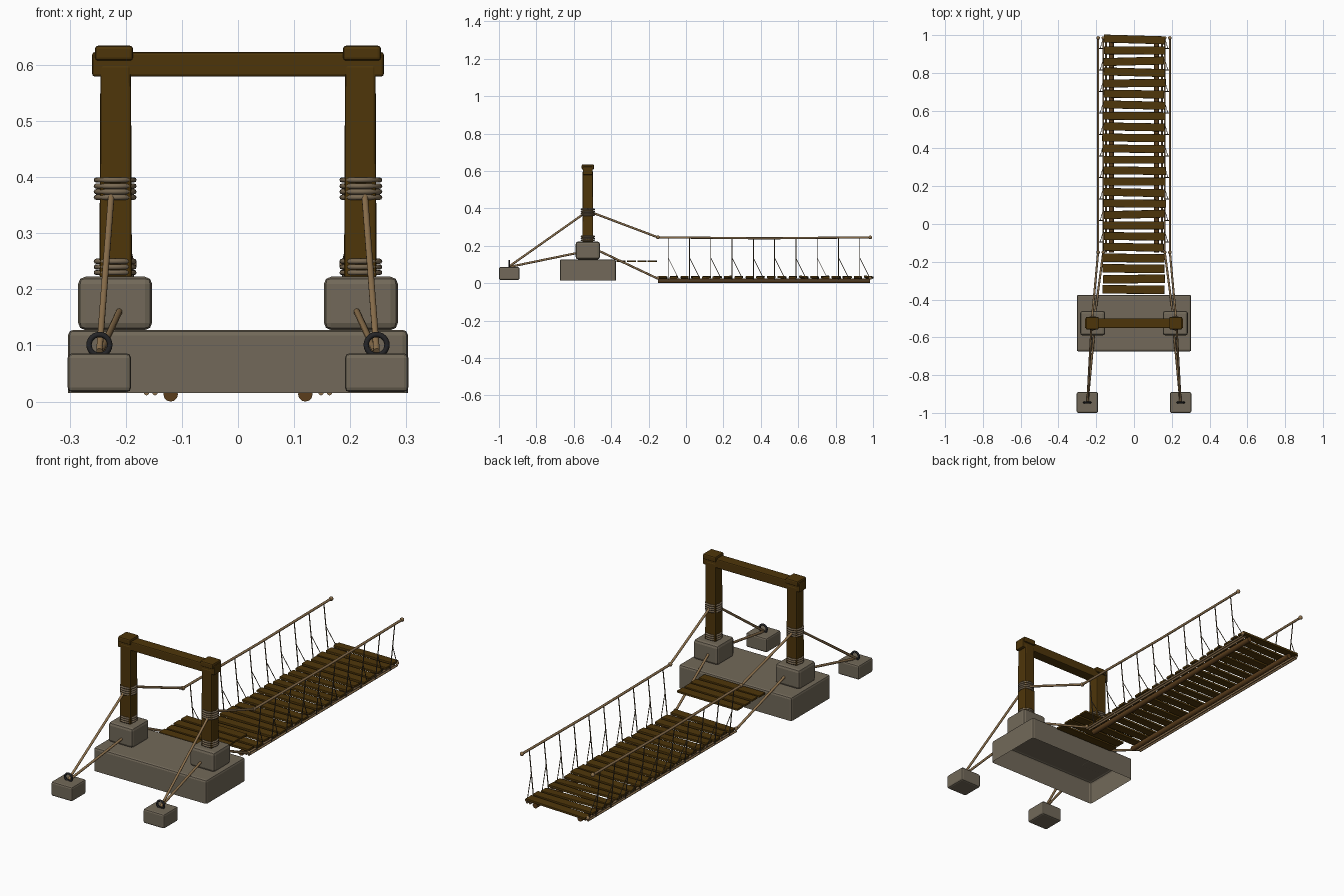
import bpy, bmesh, math, random
from mathutils import Vector, Matrix

if "Cube" in bpy.data.objects:
    bpy.data.objects.remove(bpy.data.objects["Cube"])

random.seed(4)


def material(name, rgb):
    m = bpy.data.materials.new(name)
    m.diffuse_color = (*rgb, 1)
    m.use_nodes = True
    m.node_tree.nodes["Principled BSDF"].inputs["Base Color"].default_value = m.diffuse_color
    return m


WOOD = material("dark_wood", (0.076, 0.036, 0.003))
LOG = material("red_brown_wood", (0.105, 0.048, 0.012))
STONE = material("stone", (0.168, 0.141, 0.1))
ROPE = material("tan_rope", (0.265, 0.165, 0.075))
COIL = material("grey_rope", (0.19, 0.14, 0.085))
THIN = material("thin_cord", (0.11, 0.08, 0.045))
IRON = material("black_iron", (0.018, 0.018, 0.02))


def finish(bm, name, mat, smooth=False, bevel=0):
    me = bpy.data.meshes.new(name)
    for f in bm.faces:
        f.smooth = smooth
    bm.to_mesh(me)
    bm.free()
    me.materials.append(mat)
    ob = bpy.data.objects.new(name, me)
    bpy.context.collection.objects.link(ob)
    if bevel:
        b = ob.modifiers.new("bevel", 'BEVEL')
        b.width, b.segments = bevel, 2
    return ob


def add_box(bm, c, s, rot=None, taper=1):
    vs = bmesh.ops.create_cube(bm, size=1)["verts"]
    for v in vs:
        k = taper if v.co.z > 0 else 1
        p = Vector((v.co.x * s[0] * k, v.co.y * s[1] * k, v.co.z * s[2]))
        v.co = (rot @ p if rot else p) + Vector(c)


def add_tube(bm, a, b, r, sides=10):
    a, b = Vector(a), Vector(b)
    d = b - a
    m = Matrix.Translation((a + b) / 2) @ d.to_track_quat('Z', 'Y').to_matrix().to_4x4()
    bmesh.ops.create_cone(bm, cap_ends=True, segments=sides, radius1=r, radius2=r,
                          depth=d.length, matrix=m)


def add_ball(bm, c, r):
    bmesh.ops.create_uvsphere(bm, u_segments=10, v_segments=8, radius=r,
                              matrix=Matrix.Translation(c))


def add_ring(bm, c, R, r, upright=False, n=24, k=8):
    rows = []
    for i in range(n):
        a = 2 * math.pi * i / n
        row = []
        for j in range(k):
            t = 2 * math.pi * j / k
            q, h = R + r * math.cos(t), r * math.sin(t)
            p = (q * math.cos(a), q * math.sin(a), h)
            if upright:
                p = (p[0], -p[2], p[1])
            row.append(bm.verts.new(Vector(p) + Vector(c)))
        rows.append(row)
    for i in range(n):
        for j in range(k):
            A, B = rows[i], rows[(i + 1) % n]
            bm.faces.new((A[j], B[j], B[(j + 1) % k], A[(j + 1) % k]))


def box(name, c, s, mat, bevel, taper=1):
    bm = bmesh.new()
    add_box(bm, c, s, taper=taper)
    return finish(bm, name, mat, bevel=bevel)


# Stone footing, open underneath
bm = bmesh.new()
add_box(bm, (0, -0.525, 0.0715), (0.606, 0.3, 0.113))
bmesh.ops.delete(bm, geom=[f for f in bm.faces if f.calc_center_median().z < 0.02],
                 context='FACES_ONLY')
finish(bm, "stone_footing", STONE, bevel=0.01)

# Gate beam
box("gate_beam", (0, -0.525, 0.601), (0.52, 0.052, 0.044), WOOD, 0.005)

RAIL0, RAIL1, PY = -0.15, 0.985, -0.525
for s, side in ((-1, "left"), (1, "right")):
    # Post, pedestal, cap and anchor block
    box(side + "_pedestal", (s * 0.219, PY, 0.175), (0.132, 0.13, 0.095), STONE, 0.013)
    box(side + "_post", (s * 0.218, PY, 0.41), (0.058, 0.058, 0.38), WOOD, 0.005, 0.94)
    box(side + "_post_cap", (s * 0.221, PY, 0.621), (0.068, 0.066, 0.027), WOOD, 0.006)
    box(side + "_anchor_block", (s * 0.247, -0.945, 0.0515), (0.113, 0.11, 0.069), STONE, 0.008)

    # Rope coils round the post
    bm = bmesh.new()
    for z in (0.230, 0.240, 0.250, 0.364, 0.374, 0.384, 0.395):
        add_ring(bm, (s * 0.219, PY, z), 0.0335, 0.0047)
    finish(bm, side + "_post_coils", COIL, True)

    # Anchor ring
    bm = bmesh.new()
    add_ring(bm, (s * 0.247, -0.945, 0.101), 0.0185, 0.0048, True)
    finish(bm, side + "_anchor_ring", IRON, True)

    # Main ropes: back stays, slopes to the span and handrail, with end knots
    bm = bmesh.new()
    for a, b in (
        ((0.247, -0.945, 0.09), (0.226, -0.555, 0.365)),
        ((0.245, -0.94, 0.088), (0.211, -0.58, 0.162)),
        ((0.222, -0.495, 0.375), (0.19, RAIL0, 0.245)),
        ((0.205, -0.47, 0.175), (0.163, RAIL0, 0.024)),
        ((0.19, RAIL0, 0.245), (0.19, 0.42, 0.24)),
        ((0.19, 0.42, 0.24), (0.19, RAIL1, 0.245)),
    ):
        add_tube(bm, (s * a[0], *a[1:]), (s * b[0], *b[1:]), 0.0058)
    for y in (RAIL0, RAIL1):
        add_ball(bm, (s * 0.19, y, 0.245), 0.01)
        add_ball(bm, (s * 0.163, y, 0.028), 0.009)
    finish(bm, side + "_main_ropes", ROPE, True)

    # Stringer log under the deck with two lashing ropes
    bm = bmesh.new()
    add_tube(bm, (s * 0.12, RAIL0, 0.013), (s * 0.12, RAIL1, 0.013), 0.013, 12)
    finish(bm, side + "_stringer", LOG, True)
    bm = bmesh.new()
    for x in (0.148, 0.163):
        add_tube(bm, (s * x, RAIL0, 0.016), (s * x, RAIL1, 0.016), 0.005, 8)
    finish(bm, side + "_under_ropes", ROPE, True)

    # Hanger cords with slanted braces
    bm = bmesh.new()
    for i in range(10):
        y = -0.095 + 0.1138 * i
        add_tube(bm, (s * 0.19, y, 0.242), (s * 0.167, y, 0.018), 0.0026, 6)
        add_tube(bm, (s * 0.179, y, 0.135), (s * 0.163, y + 0.055, 0.025), 0.0018, 6)
    finish(bm, side + "_hanger_cords", THIN, True)

# Deck planks, slightly uneven
bm = bmesh.new()
for i in range(20):
    rot = Matrix.Rotation(random.uniform(-0.03, 0.03), 3, 'Z') @ \
        Matrix.Rotation(random.uniform(-0.015, 0.015), 3, 'Y') @ \
        Matrix.Rotation(random.uniform(-0.05, 0.05), 3, 'X')
    add_box(bm, (random.uniform(-0.004, 0.004), -0.123 + 0.0579 * i, 0.032),
            (random.uniform(0.32, 0.334), 0.042, 0.011), rot)
finish(bm, "deck_planks", WOOD, bevel=0.002)

# Approach planks level with the footing
bm = bmesh.new()
for i in range(4):
    rot = Matrix.Rotation(random.uniform(-0.015, 0.015), 3, 'Z')
    add_box(bm, (random.uniform(-0.004, 0.004), -0.347 + 0.0555 * i, 0.117),
            (0.328, 0.045, 0.01), rot)
finish(bm, "approach_planks", WOOD, bevel=0.002)

for ob in bpy.context.scene.objects:
    if ob.data.polygons[0].use_smooth:
        bpy.ops.object.select_all(action='DESELECT')
        ob.select_set(True)
        bpy.context.view_layer.objects.active = ob
        bpy.ops.object.shade_smooth_by_angle(angle=math.radians(50))
